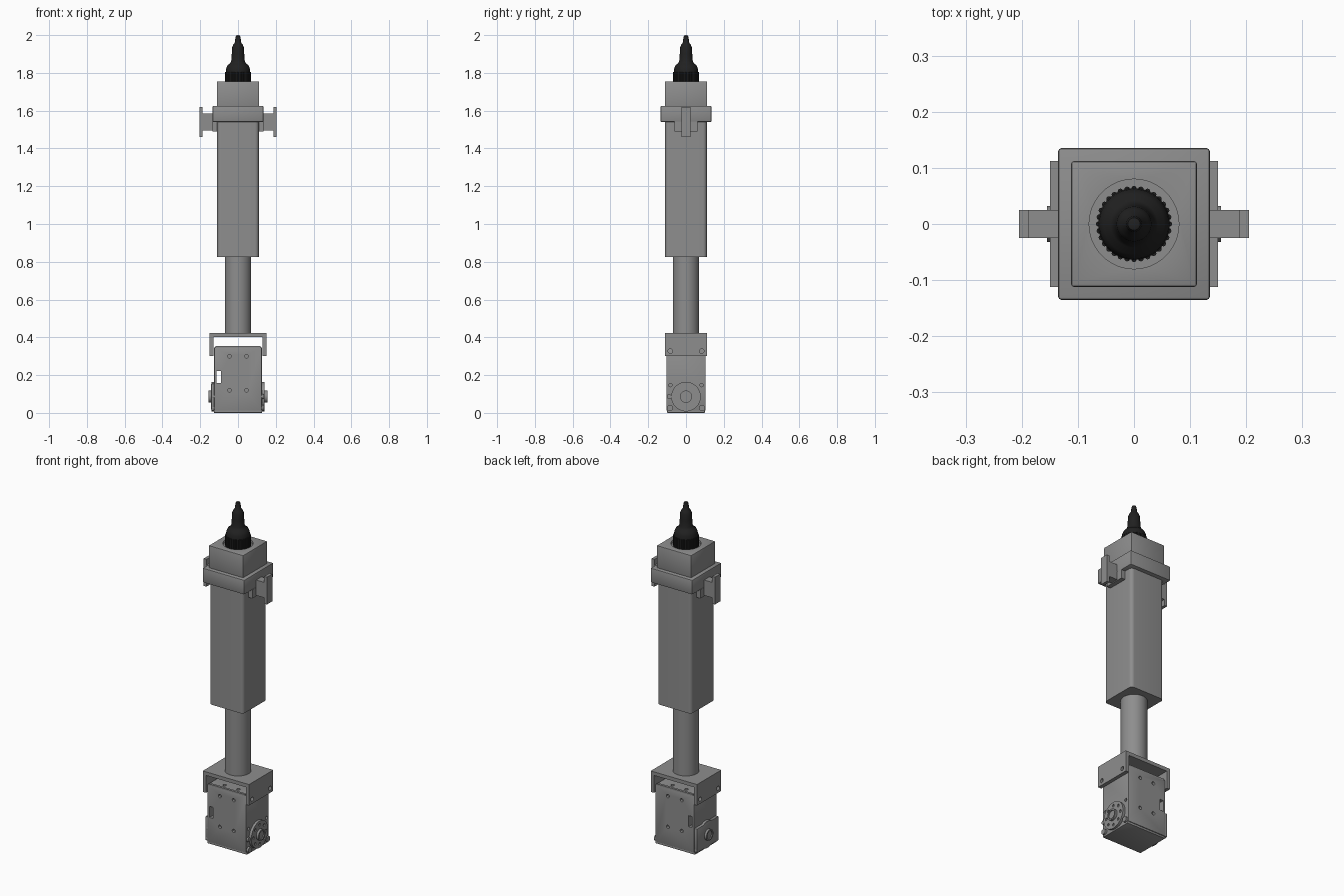
import bpy, bmesh
from math import pi, cos, sin
from mathutils import Matrix, Vector

old = bpy.data.objects.get("Cube")
if old:
    bpy.data.objects.remove(old, do_unlink=True)


def material(name, value):
    m = bpy.data.materials.new(name)
    m.use_nodes = True
    m.diffuse_color = (value, value, value, 1)
    bsdf = m.node_tree.nodes["Principled BSDF"]
    bsdf.inputs["Base Color"].default_value = (value, value, value, 1)
    return m


GREY = material("mid grey", 0.27)
BLACK = material("rubber black", 0.015)
AXIS = {"x": Matrix.Rotation(pi / 2, 4, "Y"), "y": Matrix.Rotation(pi / 2, 4, "X"), "z": Matrix()}


def finish(name, bm, mat=GREY, smooth=False):
    bmesh.ops.recalc_face_normals(bm, faces=bm.faces)
    mesh = bpy.data.meshes.new(name)
    bm.to_mesh(mesh)
    bm.free()
    ob = bpy.data.objects.new(name, mesh)
    bpy.context.collection.objects.link(ob)
    mesh.materials.append(mat)
    if smooth:
        bpy.ops.object.select_all(action="DESELECT")
        bpy.context.view_layer.objects.active = ob
        ob.select_set(True)
        bpy.ops.object.shade_smooth_by_angle(angle=0.6)
    return ob


def add_box(bm, lo, hi):
    lo, hi = Vector(lo), Vector(hi)
    mat = Matrix.Translation((lo + hi) / 2) @ Matrix.Diagonal((*(hi - lo), 1))
    return bmesh.ops.create_cube(bm, size=1, matrix=mat)["verts"]


def add_cyl(bm, centre, r, depth, axis="z", seg=24):
    bmesh.ops.create_cone(bm, cap_ends=True, segments=seg, radius1=r, radius2=r, depth=depth,
                          matrix=Matrix.Translation(centre) @ AXIS[axis])


def box(name, lo, hi, bevel=0, upright=0):
    """Box with either all edges or only the vertical edges rounded."""
    bm = bmesh.new()
    add_box(bm, lo, hi)
    if upright:
        edges = [e for e in bm.edges if abs(e.verts[0].co.z - e.verts[1].co.z) > 0.01]
        bmesh.ops.bevel(bm, geom=edges, offset=upright, segments=6, profile=0.5, affect="EDGES")
    if bevel:
        bmesh.ops.bevel(bm, geom=bm.edges[:], offset=bevel, segments=2, profile=0.5, affect="EDGES")
    return finish(name, bm, smooth=bool(bevel or upright))


def cylinder(name, centre, r, depth, axis="z", seg=48):
    bm = bmesh.new()
    add_cyl(bm, centre, r, depth, axis, seg)
    return finish(name, bm, smooth=True)


def lathe(name, profile, mat, seg=48):
    bm = bmesh.new()
    verts = [bm.verts.new((r, 0, z)) for r, z in profile]
    edges = [bm.edges.new(p) for p in zip(verts, verts[1:])]
    bmesh.ops.spin(bm, geom=verts + edges, axis=(0, 0, 1), cent=(0, 0, 0), angle=2 * pi, steps=seg)
    bmesh.ops.remove_doubles(bm, verts=bm.verts, dist=0.0002)
    return finish(name, bm, mat, smooth=True)


def cut(ob, bm):
    """Subtract the shapes in bm from ob for good."""
    cutter = finish("cutter", bm)
    cutter.hide_render = True
    mod = ob.modifiers.new("holes", "BOOLEAN")
    mod.operation, mod.solver, mod.object = "DIFFERENCE", "EXACT", cutter
    graph = bpy.context.evaluated_depsgraph_get()
    mesh = bpy.data.meshes.new_from_object(ob.evaluated_get(graph))
    ob.modifiers.clear()
    ob.data = mesh
    bpy.data.objects.remove(cutter, do_unlink=True)


# Square housing, collar and top block
box("main_housing", (-0.11, -0.11, 0.825), (0.11, 0.11, 1.56), upright=0.02)
box("collar", (-0.135, -0.135, 1.54), (0.135, 0.135, 1.625), bevel=0.005)
top_block = box("top_block", (-0.112, -0.112, 1.6), (0.112, 0.112, 1.755), bevel=0.005)
bm = bmesh.new()
add_cyl(bm, (0, 0, 1.755), 0.08, 0.03, seg=48)
cut(top_block, bm)

# Cable boot with ribbed grip
lathe("cable_boot", [(0, 1.735), (0.064, 1.735), (0.064, 1.805), (0.062, 1.825), (0.054, 1.842),
                     (0.042, 1.85), (0.036, 1.862), (0.033, 1.90), (0.031, 1.935), (0.025, 1.95),
                     (0.016, 1.962), (0.014, 1.985), (0.011, 1.996), (0, 2.0)], BLACK)
bm = bmesh.new()
for i in range(32):
    a = i * pi / 16
    add_cyl(bm, (0.063 * cos(a), 0.063 * sin(a), 1.77), 0.005, 0.07, seg=8)
finish("boot_ribs", bm, BLACK)

# Piston rod
cylinder("piston_rod", (0, 0, 0.62), 0.07, 0.42)

# Side clips under the collar
for side, s in (("left", 1), ("right", -1)):
    bm = bmesh.new()
    for lo, hi in (((0.105, -0.06, 1.49), (0.135, 0.06, 1.542)),
                   ((0.13, -0.025, 1.495), (0.19, 0.025, 1.585)),
                   ((0.187, -0.025, 1.46), (0.205, 0.025, 1.62))):
        add_box(bm, (min(s * lo[0], s * hi[0]), *lo[1:]), (max(s * lo[0], s * hi[0]), *hi[1:]))
    finish(side + "_clip", bm)

# U bracket with screw holes
bracket = box("u_bracket", (-0.15, -0.112, 0.3), (0.15, 0.112, 0.423))
bm = bmesh.new()
add_box(bm, (-0.129, -0.2, 0.2), (0.129, 0.2, 0.402))
cut(bracket, bm)
bm = bmesh.new()
for y in (-0.083, 0.083):
    add_cyl(bm, (0, y, 0.327), 0.012, 0.4, "x", 16)
cut(bracket, bm)

# Servo case with screw holes and a cable slot
case = box("servo_case", (-0.126, -0.104, 0.012), (0.126, 0.104, 0.348), bevel=0.004)
bm = bmesh.new()
for s in (-1, 1):
    for x in (-0.045, 0.045):
        for z in (0.12, 0.3):
            add_cyl(bm, (x, s * 0.104, z), 0.01, 0.03, "y", 12)
        add_cyl(bm, (x, s * 0.06, 0.348), 0.01, 0.03, "z", 12)
    for y in (-0.083, 0.083):
        add_cyl(bm, (s * 0.126, y, 0.147), 0.009, 0.02, "x", 12)
add_box(bm, (-0.113, -0.2, 0.157), (-0.09, 0.2, 0.222))
cut(case, bm)

# Bottom plate and top lips of the case
box("servo_base_plate", (-0.128, -0.1, 0), (0.128, 0.1, 0.014), bevel=0.003)
for s, word in ((-1, "front"), (1, "back")):
    y = sorted((s * 0.09, s * 0.104))
    box(word + "_case_lip", (-0.118, y[0], 0.34), (0.118, y[1], 0.353))

# Output horns: disc with ring of holes, hub and corner screws
for side, s in (("left", 1), ("right", -1)):
    horn = cylinder(side + "_horn", (s * 0.132, 0, 0.086), 0.078, 0.018, "x")
    bm = bmesh.new()
    for i in range(8):
        a = i * pi / 4
        add_cyl(bm, (s * 0.141, 0.057 * cos(a), 0.086 + 0.057 * sin(a)), 0.008, 0.012, "x", 12)
    cut(horn, bm)
    hub = cylinder(side + "_hub", (s * 0.142, 0, 0.086), 0.032, 0.026, "x")
    bm = bmesh.new()
    add_cyl(bm, (s * 0.155, 0, 0.086), 0.024, 0.012, "x", 32)
    cut(hub, bm)
    bm = bmesh.new()
    for y in (-0.085, 0.085):
        add_cyl(bm, (s * 0.129, y, 0.026), 0.016, 0.018, "x", 20)
    add_cyl(bm, (s * 0.128, -0.089, 0.086), 0.013, 0.014, "x", 16)
    finish(side + "_corner_screws", bm, smooth=True)

# Raised cover on one side of the case
box("side_cover", (-0.142, -0.1, 0.014), (-0.12, 0.1, 0.155), bevel=0.004)
